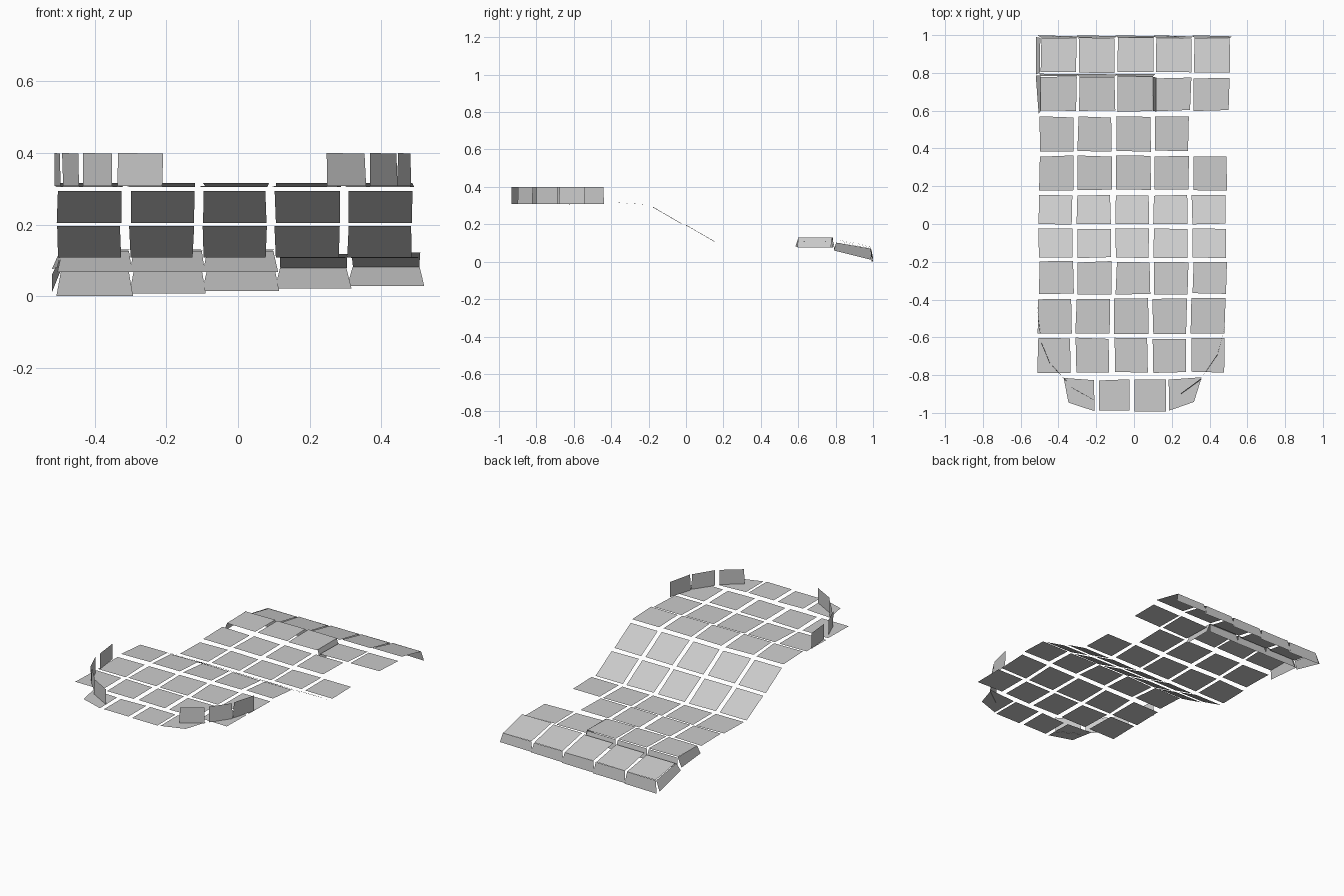
import bpy, bmesh, random
from mathutils import Vector

random.seed(4)
JIT = 0.004


def build(name, quads, jitter=JIT):
    """One object made of separate, slightly irregular four-sided tiles."""
    bm = bmesh.new()
    for quad in quads:
        vs = []
        for p in quad:
            j = Vector((random.uniform(-jitter, jitter), random.uniform(-jitter, jitter), 0))
            vs.append(bm.verts.new(Vector(p) + j))
        bm.faces.new(vs)
    mesh = bpy.data.meshes.new(name)
    bm.to_mesh(mesh)
    bm.free()
    obj = bpy.data.objects.new(name, mesh)
    bpy.context.collection.objects.link(obj)
    return obj


def flat(x0, x1, y0, y1, z0, z1):
    """Upward-facing tile whose height runs from z0 at y0 to z1 at y1."""
    return [(x0, y0, z0), (x1, y0, z0), (x1, y1, z1), (x0, y1, z1)]


def row(x, width, y0, y1, z0, z1, cols=range(5)):
    return [flat(x + 0.203 * i, x + 0.203 * i + width, y0, y1, z0, z1) for i in cols]


# Upper platform, with a narrowed row at its front end
upper = row(-0.51, 0.175, -0.785, -0.605, 0.308, 0.307)
upper += row(-0.51, 0.18, -0.58, -0.395, 0.305, 0.307)
upper += row(-0.50, 0.178, -0.37, -0.2, 0.316, 0.305)
upper += [
    [(-0.345, -0.945, 0.31), (-0.205, -0.99, 0.31), (-0.21, -0.83, 0.31), (-0.375, -0.815, 0.31)],
    flat(-0.182, -0.022, -0.985, -0.825, 0.309, 0.309),
    flat(0.0, 0.165, -0.993, -0.825, 0.31, 0.31),
    [(0.185, -0.985, 0.31), (0.32, -0.945, 0.31), (0.355, -0.815, 0.31), (0.185, -0.825, 0.31)],
]
build("upper_platform", upper)

# Ramp of two tile rows
ramp = row(-0.505, 0.178, -0.178, -0.025, 0.293, 0.204)
ramp += row(-0.505, 0.178, 0.0, 0.152, 0.196, 0.108)
build("ramp", ramp, 0.003)

# Lower floor, one tile missing in the second row
lower = row(-0.50, 0.18, 0.18, 0.36, 0.108, 0.108)
lower += row(-0.50, 0.18, 0.385, 0.567, 0.117, 0.117, range(4))
lower += row(-0.493, 0.187, 0.598, 0.78, 0.128, 0.13, range(3))
lower += row(-0.493, 0.184, 0.6, 0.772, 0.11, 0.106, range(3, 5))
build("lower_floor", lower)

# Sloping end row and its folded-down lip
end, lip = [], []
for i in range(5):
    x0 = -0.493 + 0.203 * i
    x1 = x0 + 0.188
    front, back = 0.102 + 0.005 * i, 0.07 + 0.003 * i
    end.append(flat(x0, x1, 0.803, 0.985, front, back))
    low = 0.007 * i
    lip.append([(x1, 0.986, back), (x0, 0.986, back), (x0 - 0.013, 0.998, low), (x1 + 0.013, 0.994, low)])
build("end_slope", end, 0.003)
build("end_lip", lip, 0.0015)

# Step under the raised tiles: back risers and side skirts
risers = []
for i in range(3):
    x0 = -0.493 + 0.203 * i
    risers.append([(x0 + 0.187, 0.781, 0.126), (x0, 0.781, 0.126),
                   (x0 - 0.012, 0.795, 0.068), (x0 + 0.197, 0.793, 0.068)])
build("step_risers", risers, 0.002)
skirts = [
    [(0.1, 0.6, 0.13), (0.12, 0.595, 0.075), (0.12, 0.775, 0.075), (0.1, 0.78, 0.13)],
    [(-0.496, 0.785, 0.13), (-0.52, 0.785, 0.075), (-0.505, 0.585, 0.08), (-0.492, 0.6, 0.128)],
    [(-0.496, 0.985, 0.07), (-0.52, 0.99, 0.01), (-0.52, 0.79, 0.06), (-0.498, 0.803, 0.102)],
]
build("side_skirts", skirts, 0)

# Low upright panels curving around the platform corners
left = [(-0.515, -0.44, -0.495, -0.58), (-0.49, -0.63, -0.445, -0.74),
        (-0.43, -0.75, -0.35, -0.84), (-0.335, -0.86, -0.21, -0.935)]
right = [(0.25, -0.90, 0.355, -0.82), (0.37, -0.80, 0.445, -0.69), (0.448, -0.68, 0.485, -0.54)]
for name, panels in (("left_rail", left), ("right_rail", right)):
    build(name, [[(a, b, 0.308), (c, d, 0.308), (c, d, 0.398), (a, b, 0.4)]
                 for a, b, c, d in panels], 0.003)
